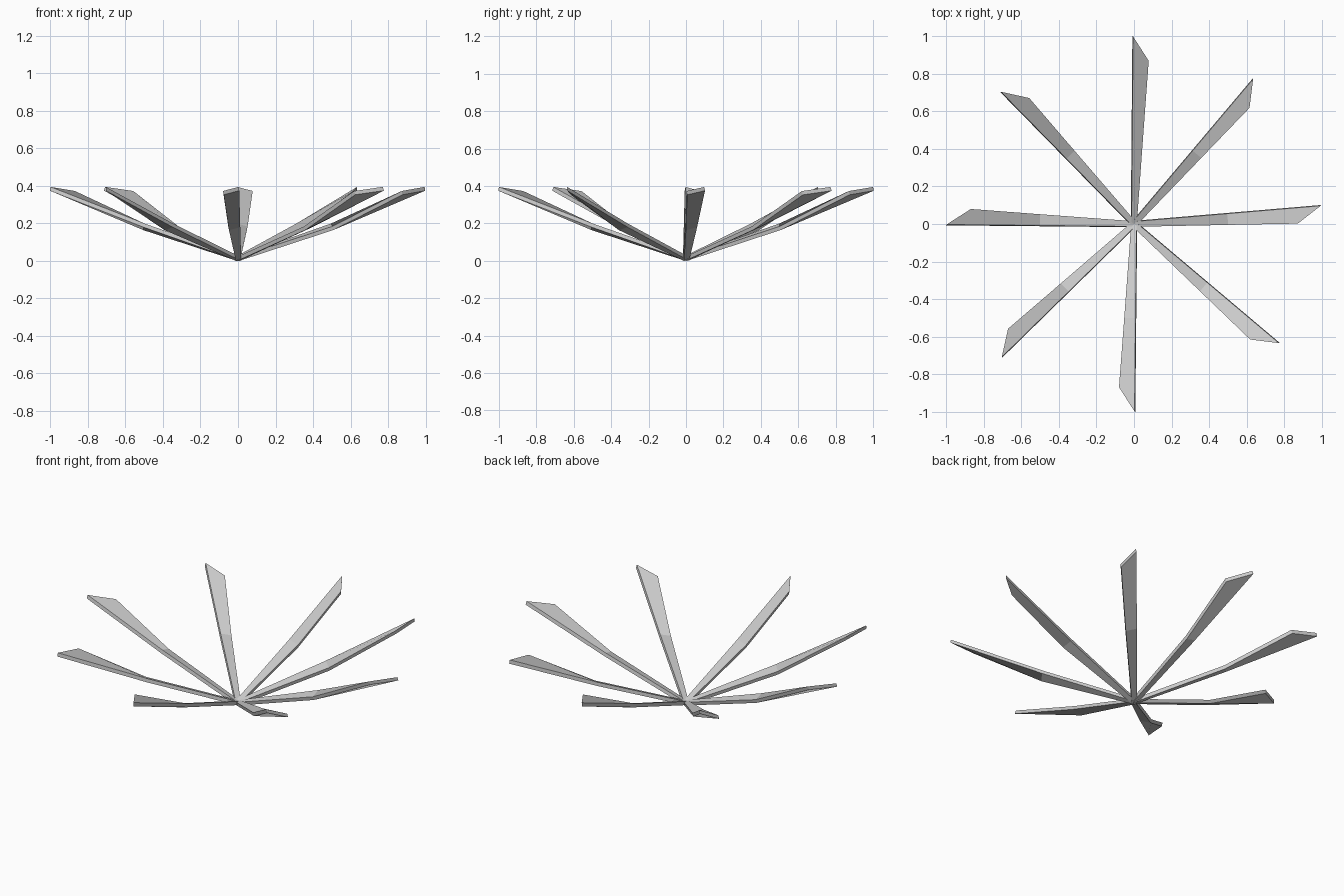
import bpy, bmesh
from math import radians
from mathutils import Matrix, Vector

if "Cube" in bpy.data.objects:
    bpy.data.objects.remove(bpy.data.objects["Cube"])

# One blade pointing along +x: (radius, side, height) of its two top edges
LONG_EDGE = [(0.0, 0.013, 0.024), (0.5, 0.008, 0.2), (1.0, 0.003, 0.395)]
SHORT_EDGE = [(0.0, -0.015, 0.02), (0.5, -0.052, 0.184), (0.87, -0.08, 0.373)]
THICKNESS = Vector((0.004, 0.004, -0.02))


def make_blade(name, angle):
    bm = bmesh.new()
    rings = []
    for a, b in zip(LONG_EDGE, SHORT_EDGE):
        a, b = Vector(a), Vector(b)
        rings.append([bm.verts.new(p) for p in (a, b, b + THICKNESS, a + THICKNESS)])
    # Sides along the blade
    for r0, r1 in zip(rings, rings[1:]):
        for i in range(4):
            j = (i + 1) % 4
            bm.faces.new((r0[i], r0[j], r1[j], r1[i]))
    # Root and slanted tip caps
    bm.faces.new(rings[0])
    bm.faces.new(rings[-1])
    bmesh.ops.recalc_face_normals(bm, faces=bm.faces)
    bm.transform(Matrix.Rotation(radians(angle), 4, 'Z'))
    mesh = bpy.data.meshes.new(name)
    bm.to_mesh(mesh)
    bm.free()
    bpy.context.collection.objects.link(bpy.data.objects.new(name, mesh))


# Eight blades; the three on the right are turned slightly further
for n, angle in enumerate((5.4, 50.4, 90.1, 135, 180, 225, 270, 320.4)):
    make_blade(f"blade_{n + 1}", angle)
